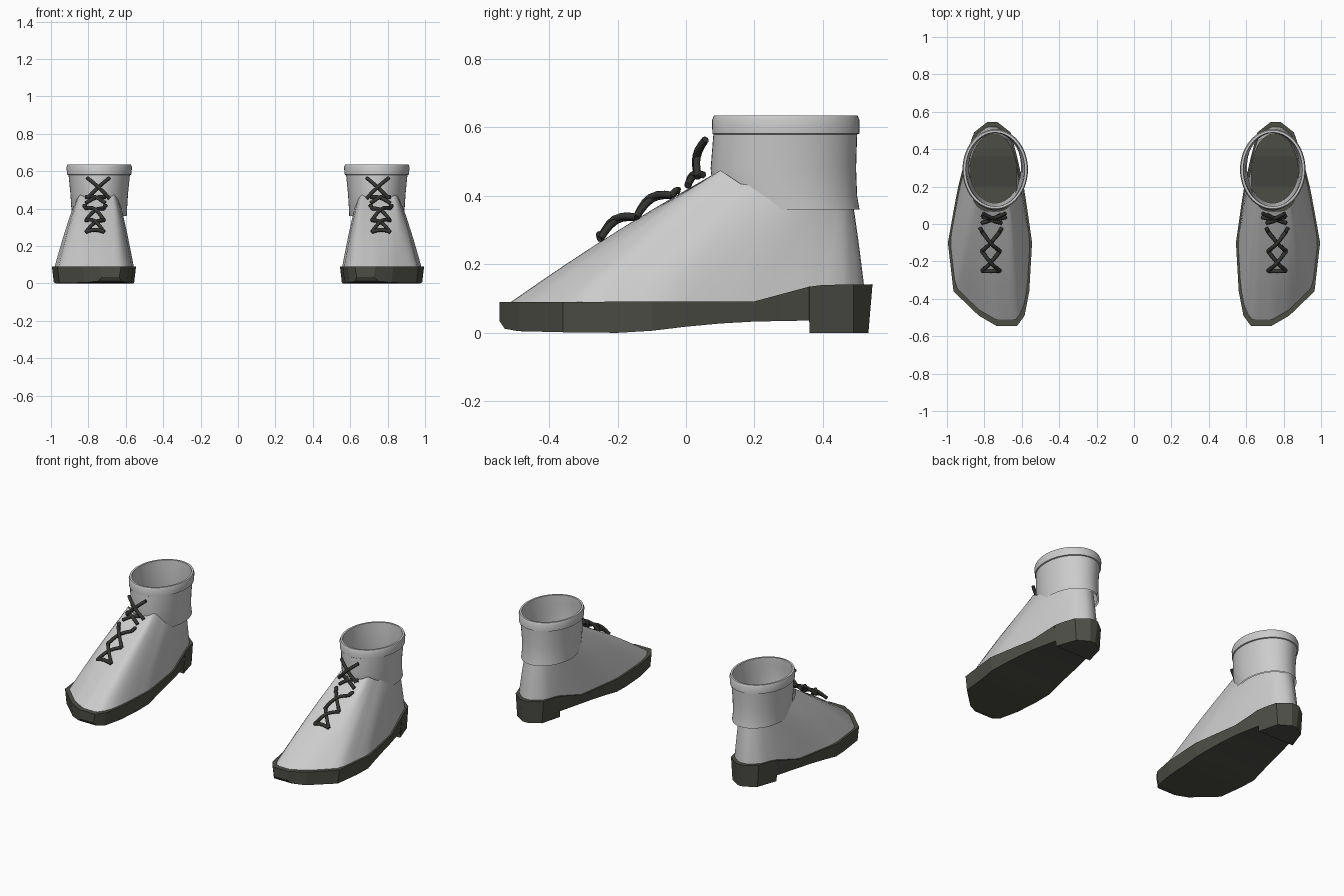
import bpy, bmesh, math
from mathutils import Vector

if "Cube" in bpy.data.objects:
    bpy.data.objects.remove(bpy.data.objects["Cube"])

def material(name, rgb):
    m = bpy.data.materials.new(name)
    m.diffuse_color = (*rgb, 1)
    m.use_nodes = True
    m.node_tree.nodes["Principled BSDF"].inputs["Base Color"].default_value = m.diffuse_color
    return m

LEATHER = material("light_grey_leather", (0.60, 0.60, 0.60))
RUBBER = material("dark_olive_rubber", (0.075, 0.076, 0.063))
LACE = material("charcoal_lace", (0.035, 0.036, 0.033))

def loft(name, rings, mat, caps=False, angle=35):
    """Skin closed rings together; mirrored so both shoes are made at once."""
    bm = bmesh.new()
    rows = [[bm.verts.new(p) for p in r] for r in rings]
    n = len(rows[0])
    for a, b in zip(rows, rows[1:]):
        for i in range(n):
            j = (i + 1) % n
            bm.faces.new((a[i], a[j], b[j], b[i]))
    if caps:
        bm.faces.new(rows[0])
        bm.faces.new(rows[-1])
    bmesh.ops.recalc_face_normals(bm, faces=bm.faces)
    me = bpy.data.meshes.new(name)
    bm.to_mesh(me)
    bm.free()
    me.materials.append(mat)
    ob = bpy.data.objects.new(name, me)
    bpy.context.collection.objects.link(ob)
    bpy.ops.object.select_all(action='DESELECT')
    ob.select_set(True)
    bpy.context.view_layer.objects.active = ob
    if angle:
        bpy.ops.object.shade_smooth_by_angle(angle=math.radians(angle))
    ob.modifiers.new("other_shoe", 'MIRROR').use_mirror_merge = False
    return ob

def interp(table, y, k=1):
    if y <= table[0][0]:
        return table[0][k]
    for a, b in zip(table, table[1:]):
        if y <= b[0]:
            return a[k] + (b[k] - a[k]) * (y - a[0]) / (b[0] - a[0])
    return table[-1][k]

# footprint: y, inner x, outer x
FOOT = [(-.545, .625, .735), (-.49, .585, .83), (-.36, .56, .965), (-.1, .545, .995),
        (.18, .585, .945), (.36, .625, .9), (.49, .66, .855), (.545, .73, .785)]
TOP = [(-.545, .09), (.2, .092), (.36, .135), (.4, .14), (.545, .142)]
BOTTOM = [(-.545, .035), (-.53, .012), (-.48, .003), (-.2, .0), (-.1, .006),
          (0, .018), (.15, .032), (.36, .036)]

# sole with a stepped heel
stations = [(y, interp(BOTTOM, y)) for y in
            (-.545, -.53, -.49, -.36, -.2, -.1, 0, .1, .2, .28, .36)]
stations += [(y, 0.0) for y in (.361, .4, .49, .545)]
rings = []
for y, zb in stations:
    xl, xr, zt = interp(FOOT, y, 1), interp(FOOT, y, 2), interp(TOP, y)
    yb = y - .012 if y > .5 else y
    rings.append([(xl, y, zt), (xr, y, zt), (xr - .01, yb, zb), (xl + .01, yb, zb)])
loft("sole", rings, RUBBER, caps=True, angle=0)

# upper: footprint blended into the ankle opening
POLY = [Vector((p[1], p[0])) for p in FOOT] + [Vector((p[2], p[0])) for p in reversed(FOOT)]
MID = Vector((.765, 0))

def foot_point(t):
    d = Vector((.22 * math.cos(t), .545 * math.sin(t)))
    best = 0
    for a, b in zip(POLY, POLY[1:] + POLY[:1]):
        e = b - a
        den = d.x * e.y - d.y * e.x
        if abs(den) < 1e-9:
            continue
        w = a - MID
        s = (w.x * e.y - w.y * e.x) / den
        u = (w.x * d.y - w.y * d.x) / den
        if s > 0 and -1e-6 <= u <= 1 + 1e-6:
            best = max(best, s)
    return MID + d * best * .955

def spow(v, e):
    return math.copysign(abs(v) ** e, v)

N = 56
ts = [2 * math.pi * i / N for i in range(N)]
rings = []
for k in range(8):
    s = k / 7
    ring = []
    for t in ts:
        f = foot_point(t)
        e = .7 if math.sin(t) < 0 else 1
        top = Vector((.752 + .125 * spow(math.cos(t), e), .275 + .207 * spow(math.sin(t), e)))
        z0 = interp(TOP, f.y) - .006
        z1 = interp([(.06, .45), (.1, .475), (.16, .435), (.3, .415)], top.y)
        p = f.lerp(top, s)
        ring.append((p.x, p.y, z0 + (z1 - z0) * s + .012 * math.sin(math.pi * s)))
    rings.append(ring)
loft("upper", rings, LEATHER, angle=50)

# ankle shaft with rolled collar: z, half width, front y, back y
SHAFT = [(.36, .148, .10, .507), (.40, .149, .08, .50), (.48, .154, .072, .497),
         (.58, .164, .08, .50), (.582, .172, .077, .507), (.622, .175, .076, .507),
         (.635, .170, .082, .501), (.635, .158, .094, .489), (.58, .152, .094, .486),
         (.48, .144, .086, .486), (.36, .138, .112, .495)]
loft("ankle_shaft", [[(.742 + rx * math.cos(t), (y0 + y1) / 2 + (y1 - y0) / 2 * math.sin(t), z)
                      for t in ts] for z, rx, y0, y1 in SHAFT], LEATHER)

# laces: arched tubes
def lace(name, a, b, lift, r=.0105, steps=6):
    a, b, lift = Vector(a), Vector(b), Vector(lift)
    pts = [a.lerp(b, i / steps) + lift * math.sin(math.pi * i / steps) for i in range(steps + 1)]
    rings = []
    for i, p in enumerate(pts):
        d = (pts[min(i + 1, steps)] - pts[max(i - 1, 0)]).normalized()
        u = d.cross(Vector((0, -.8, .6))).normalized()
        v = d.cross(u)
        rings.append([p + r * (u * math.cos(q) + v * math.sin(q))
                      for q in (j * math.pi / 4 for j in range(8))])
    loft(name, rings, LACE, caps=True, angle=50)

def cross(name, y0, z0, y1, z1, xc, w, lift):
    for i, s in enumerate((-1, 1)):
        k = 1 + .35 * i
        lace(f"{name}_{i}", (xc - s * w, y0, z0), (xc + s * w, y1, z1),
             (0, lift[0] * k, lift[1] * k))

ROWS = [(-.25, .275), (-.145, .338), (-.04, .402)]
lace("lace_bar", (.715, -.25, .275), (.815, -.25, .275), (0, -.003, .012))
for i, (a, b) in enumerate(zip(ROWS, ROWS[1:])):
    cross(f"instep_lace_{i}", *a, *b, .765, .048, (-.008, .02))
for i, s in enumerate((-1, 1)):
    lace(f"lace_end_{i}", (.765 + s * .048, -.04, .402), (.765 + s * .058, -.02, .415), (0, 0, .006))
cross("tongue_lace", .005, .43, .05, .462, .762, .052, (-.005, .012))
cross("shaft_lace", .035, .455, .057, .565, .747, .06, (-.013, .004))
